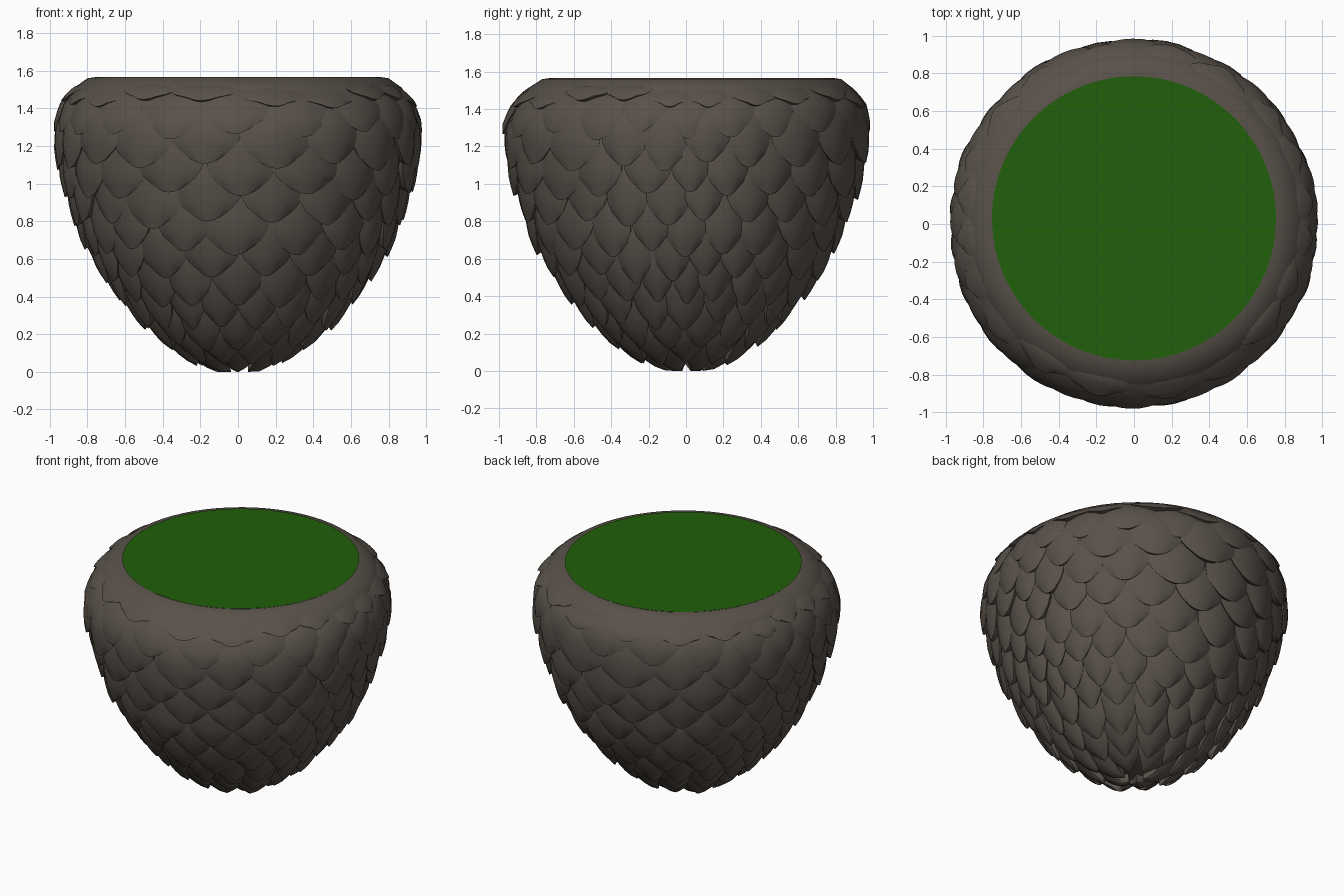
import bpy, bmesh, math, random
from mathutils import Vector

if "Cube" in bpy.data.objects:
    bpy.data.objects.remove(bpy.data.objects["Cube"])

random.seed(4)

def material(name, col):
    m = bpy.data.materials.new(name)
    m.diffuse_color = (*col, 1)
    m.use_nodes = True
    m.node_tree.nodes["Principled BSDF"].inputs["Base Color"].default_value = m.diffuse_color
    return m

BARK = material("bark", (0.10, 0.083, 0.068))
GREEN = material("green", (0.015, 0.115, 0.003))

# Body profile (radius, height), bottom to top
PROFILE = [(0, .05), (.12, .06), (.25, .12), (.38, .205), (.49, .31), (.60, .44),
           (.70, .58), (.785, .74), (.845, .90), (.895, 1.05), (.93, 1.2),
           (.945, 1.32), (.925, 1.42), (.87, 1.51), (.80, 1.56), (.75, 1.567)]
CUM = [0]
for a, b in zip(PROFILE, PROFILE[1:]):
    CUM.append(CUM[-1] + math.dist(a, b))

def at(p):
    p = max(0, min(CUM[-1], p))
    i = 0
    while i < len(CUM) - 2 and CUM[i + 1] < p:
        i += 1
    f = (p - CUM[i]) / (CUM[i + 1] - CUM[i])
    a, b = PROFILE[i], PROFILE[i + 1]
    return a[0] + (b[0] - a[0]) * f, a[1] + (b[1] - a[1]) * f

def surface(p, th, off):
    # point on the lathed body at arc length p, pushed out along the normal
    r, z = at(p)
    r0, z0 = at(p - .06)
    r1, z1 = at(p + .06)
    n = Vector((z1 - z0, -(r1 - r0))).normalized()
    r, z = r + n.x * off, z + n.y * off
    shift = .03 * max(0, min(1, (z - 1.3) / .26))
    return (r * math.cos(th), r * math.sin(th) + shift, max(0, min(1.568, z)))

def finish(bm, name, mat, angle=40):
    me = bpy.data.meshes.new(name)
    bm.to_mesh(me)
    bm.free()
    ob = bpy.data.objects.new(name, me)
    bpy.context.collection.objects.link(ob)
    me.materials.append(mat)
    bpy.ops.object.select_all(action='DESELECT')
    ob.select_set(True)
    bpy.context.view_layer.objects.active = ob
    bpy.ops.object.shade_smooth_by_angle(angle=math.radians(angle))
    return ob

# Inner body
bm = bmesh.new()
SEG = 64
rings = [[bm.verts.new(surface(c, 2 * math.pi * k / SEG, 0)) for k in range(SEG)] for c in CUM[1:]]
for lo, hi in zip(rings, rings[1:]):
    for k in range(SEG):
        j = (k + 1) % SEG
        bm.faces.new((lo[k], lo[j], hi[j], hi[k]))
bm.faces.new(rings[0][::-1])
finish(bm, "pot_body", BARK)

# Overlapping scales, each a bulged tongue with its tip pointing down
def scale(bm, tip, th, half, length, lift, bulge):
    S, T = 7, 6
    grid = []
    for i in range(S + 1):
        s = i / S
        w = 1
        if s > .6:
            w = max(.38, math.sqrt(1 - ((s - .6) / .4) ** 2))
        row = []
        for j in range(T + 1):
            t = 2 * j / T - 1
            off = -.03 + (lift + .03) * s + bulge * (1 - t * t) * math.sin(math.pi * (.1 + .72 * s))
            sag = .02 * t * t * s  # tip edge curves up towards the sides
            row.append((tip + (1 - s) * length + sag, th + half * w * t, off))
        grid.append(row)
    V = [[bm.verts.new(surface(*q)) for q in row] for row in grid]
    for i in range(S):
        for j in range(T):
            bm.faces.new((V[i][j], V[i + 1][j], V[i + 1][j + 1], V[i][j + 1]))
    # edge skirt going back into the body
    path = [(i, 0) for i in range(S + 1)] + [(S, j) for j in range(1, T + 1)] + [(i, T) for i in range(S - 1, -1, -1)]
    low = []
    for i, j in path:
        p, a, _ = grid[i][j]
        low.append(bm.verts.new(surface(p + .012, th + (a - th) * .93, -.03)))
    for k in range(len(path) - 1):
        (a, b), (c, d) = path[k], path[k + 1]
        bm.faces.new((V[a][b], low[k], low[k + 1], V[c][d]))

bm = bmesh.new()
STEP = .158
row, tip = 0, .06
while tip < CUM[-1] - .24:
    r = at(tip + .1)[0]
    n = max(6, min(20, round(2 * math.pi * r / .19)))
    length = min(.38, CUM[-1] - tip - .07)
    left = CUM[-1] - tip
    fade = max(.45, min(1, (left - .1) / .5))  # scales flatten towards the rim
    for k in range(n):
        u = 2 * math.pi * (k + .5 * (row % 2)) / n - math.pi / 2
        # scales are wider on the front and back than on the sides
        warp = .12 if n == 20 else 0
        th = u - warp * math.sin(2 * u)
        half = math.pi / n * 1.08 * (1 - 2 * warp * math.cos(2 * u))
        scale(bm, tip + random.uniform(-.025, .025), th + random.uniform(-.025, .025),
              half * random.uniform(.92, 1.1), length * random.uniform(.95, 1),
              fade * random.uniform(.04, .055), .034 * fade)
    row += 1
    tip += STEP
bmesh.ops.recalc_face_normals(bm, faces=bm.faces)
finish(bm, "bark_scales", BARK)

# Green top disc
bm = bmesh.new()
bmesh.ops.create_circle(bm, cap_ends=True, segments=64, radius=.755)
bmesh.ops.translate(bm, verts=bm.verts, vec=(0, .03, 1.571))
finish(bm, "green_top", GREEN)
